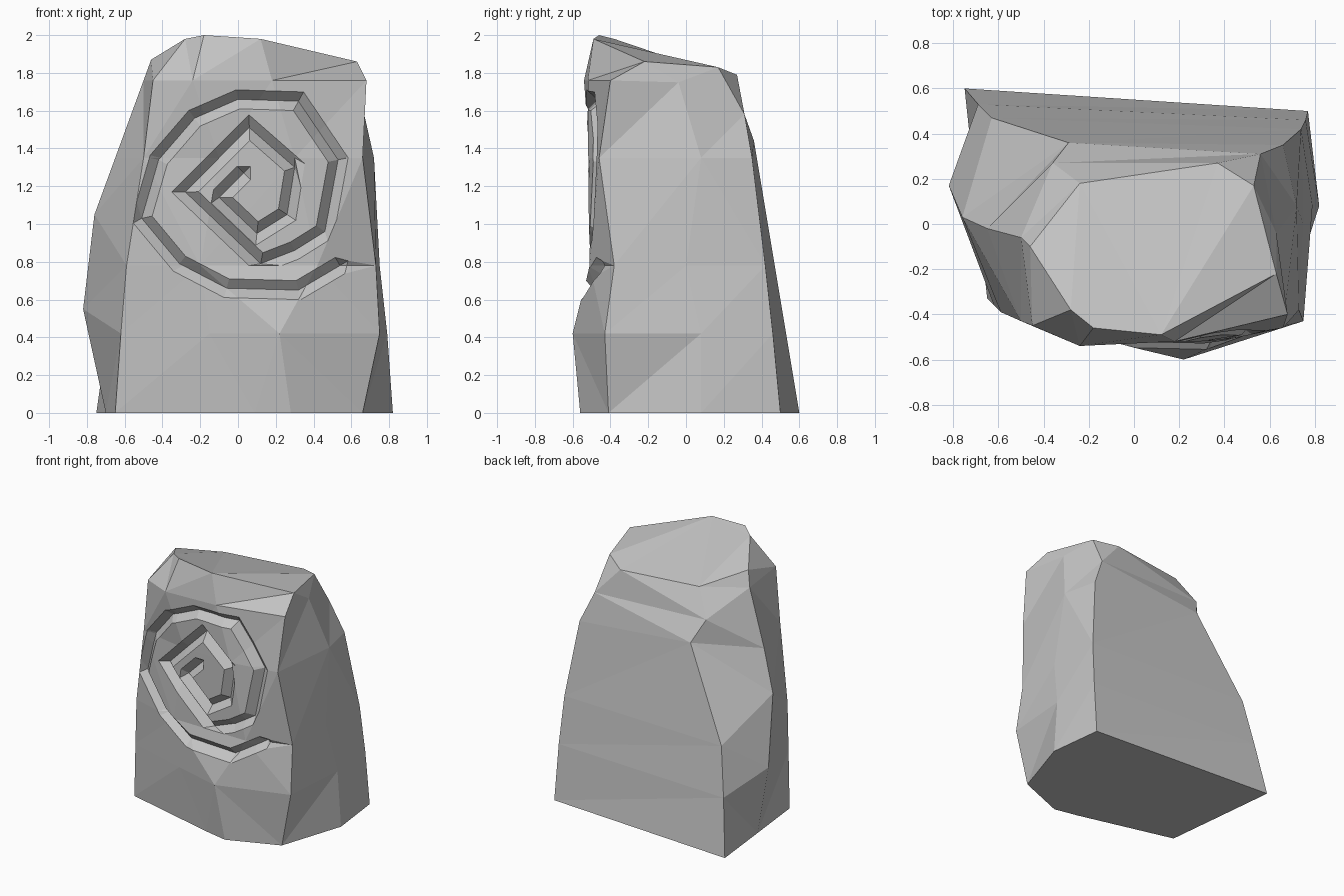
import bpy
import bmesh
from mathutils import Vector
from mathutils.bvhtree import BVHTree
from mathutils.geometry import delaunay_2d_cdt, intersect_point_line

if "Cube" in bpy.data.objects:
    bpy.data.objects.remove(bpy.data.objects["Cube"], do_unlink=True)

stone = bpy.data.materials.new("stone_grey")
stone.use_nodes = True
colour = (0.55, 0.55, 0.55, 1)
stone.diffuse_color = colour
stone.node_tree.nodes["Principled BSDF"].inputs["Base Color"].default_value = colour

# Boulder outlines by height, in hundredths; a third number overrides the height:
# back right, back left, left, front left, front, front middle, front right, right
LEVELS = [
    (0, [(-75, 60), (77, 50), (82, 8), (66, -41), (28, -56), (9, -52), (-65, -33), (-70, 13)]),
    (42, [(-69, 53), (76, 46), (79, 8), (75, -43), (22, -60), (-15, -50), (-62, -36), (-82, 17, 55)]),
    (78, [(-63, 47), (74, 42), (75, 0), (73, -38), (42, -51), (-20, -50), (-59, -39), (-76, 3, 105)]),
    (135, [(-29, 36, 144), (66, 35), (72, 8), (66, -46), (30, -52), (-10, -51), (-50, -43), (-65, -2)]),
    (176, [(-36, 27, 160), (56, 31, 158), (63, -4, 175), (68, -40), (18, -52), (-24, -54),
           (-45, -45), (-50, -6)]),
]
CROWN = [(-24, 18, 179), (37, 27, 179), (53, 17, 183), (63, -22, 186),
         (12, -49, 198), (-18, -46, 200), (-28, -38, 198), (-46, -10, 187)]
FRONT_SIDES = slice(3, 7)

# Spiral groove centre line on the front, from the outer end inwards
SPIRAL = [(54, 78), (32, 65), (-6, 66), (-31, 79), (-51, 103), (-42, 134), (-23, 156),
          (0, 166), (32, 165), (53, 134), (46, 96), (30, 86), (12, 79), (-28, 117),
          (6, 151), (30, 130), (26, 105), (10, 95), (-10, 114), (3, 127)]
HALF_WIDTH = 0.05
DEPTH = 0.055


def groove_outline(path):
    """Closed outline around the path, pointed at both ends."""
    left, right = [], []
    for i, p in enumerate(path):
        before = (p - path[i - 1]).normalized() if i else (path[1] - p).normalized()
        after = (path[i + 1] - p).normalized() if i < len(path) - 1 else before
        along = (before + after).normalized()
        side = Vector((-along.y, along.x)) * HALF_WIDTH / along.dot(after)
        left.append(p + side)
        right.append(p - side)
    start = path[0] - (path[1] - path[0]).normalized() * HALF_WIDTH
    end = path[-1] + (path[-1] - path[-2]).normalized() * HALF_WIDTH
    return left + [end] + right[::-1] + [start]


def groove_depth(p, path):
    """Depth of the V-shaped groove at a point of the front."""
    distance = HALF_WIDTH
    for a, b in zip(path, path[1:]):
        t = min(max(intersect_point_line(p, a, b)[1], 0), 1)
        distance = min(distance, (p - a.lerp(b, t)).length)
    return DEPTH * (1 - distance / HALF_WIDTH)


# Boulder walls
bm = bmesh.new()
rings = [[(p + (z,))[:3] for p in ring] for z, ring in LEVELS] + [CROWN]
loops = [[bm.verts.new(Vector(p) / 100) for p in ring] for ring in rings]
for low, high in zip(loops, loops[1:]):
    for i in range(len(low)):
        j = (i + 1) % len(low)
        bm.faces.new((low[i], low[j], high[j], high[i]))
bmesh.ops.triangulate(bm, faces=bm.faces[:])
surface = BVHTree.FromBMesh(bm)

# Front panel, to be cut again with the groove lines in it
panel_verts = [v for loop in loops for v in loop[FRONT_SIDES]]
index = {v: i for i, v in enumerate(panel_verts)}
panel_faces = [f for f in bm.faces if all(v in index for v in f.verts)]
panel_edges = {e for f in panel_faces for e in f.edges}
points = [Vector((v.co.x, v.co.z)) for v in panel_verts]
lines = [(index[e.verts[0]], index[e.verts[1]]) for e in panel_edges]

path = [Vector(p) / 100 for p in SPIRAL]
outline = groove_outline(path)
first = len(points)
points += path
lines += [(first + i, first + i + 1) for i in range(len(path) - 1)]
first = len(points)
points += outline
lines += [(first + i, first + (i + 1) % len(outline)) for i in range(len(outline))]
flat, _, triangles, sources, _, _ = delaunay_2d_cdt(points, lines, [], 1, 0.0001)

# Replace the panel by the carved one
bmesh.ops.delete(bm, geom=panel_faces, context="FACES_ONLY")
carved = []
for p, source in zip(flat, sources):
    shared = [i for i in source if i < len(panel_verts)]
    if shared:
        vert = panel_verts[shared[0]]
    else:
        hit = surface.ray_cast(Vector((p.x, -2, p.y)), Vector((0, 1, 0)))[0]
        vert = bm.verts.new(hit)
    vert.co.y += groove_depth(p, path)
    carved.append(vert)
for triangle in triangles:
    bm.faces.new([carved[i] for i in triangle])
loose = [e for e in bm.edges if not e.link_faces]
bmesh.ops.delete(bm, geom=loose, context="EDGES")

# Base and crown
caps = [bm.faces.new(loops[0]), bm.faces.new(loops[-1])]
bmesh.ops.triangulate(bm, faces=caps)
bmesh.ops.recalc_face_normals(bm, faces=bm.faces[:])

mesh = bpy.data.meshes.new("carved_boulder")
bm.to_mesh(mesh)
bm.free()
mesh.materials.append(stone)
boulder = bpy.data.objects.new("carved_boulder", mesh)
bpy.context.collection.objects.link(boulder)
